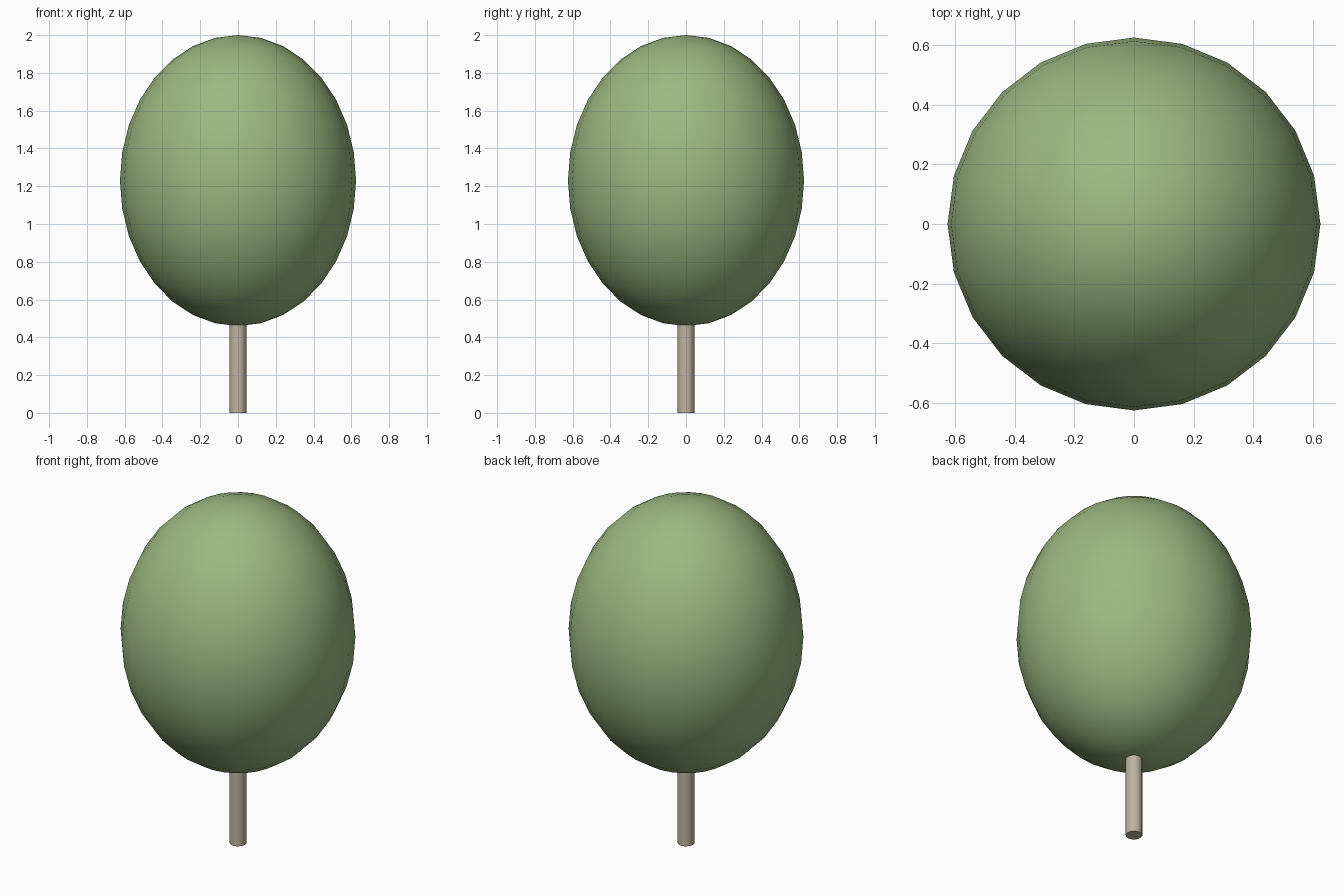
import bpy
import math

if "Cube" in bpy.data.objects:
    bpy.data.objects.remove(bpy.data.objects["Cube"])


def finish(obj, name, color, angle):
    obj.name = name
    mat = bpy.data.materials.new(name + "_color")
    mat.diffuse_color = (*color, 1)
    mat.use_nodes = True
    mat.node_tree.nodes["Principled BSDF"].inputs["Base Color"].default_value = mat.diffuse_color
    obj.data.materials.append(mat)
    bpy.ops.object.transform_apply(location=False, rotation=False, scale=True)
    bpy.ops.object.shade_smooth_by_angle(angle=math.radians(angle))


# Trunk: slim post running a little way into the foliage
TRUNK_TOP = 0.50
bpy.ops.mesh.primitive_cylinder_add(vertices=12, radius=0.045, depth=TRUNK_TOP,
                                    location=(0, 0, TRUNK_TOP / 2))
finish(bpy.context.object, "trunk", (0.52, 0.46, 0.36), 40)

# Foliage: tall egg-shaped ellipsoid
bpy.ops.mesh.primitive_uv_sphere_add(segments=24, ring_count=16, radius=1,
                                     location=(0, 0, 1.23))
foliage = bpy.context.object
foliage.scale = (0.625, 0.625, 0.77)
finish(foliage, "foliage", (0.33, 0.48, 0.22), 60)
